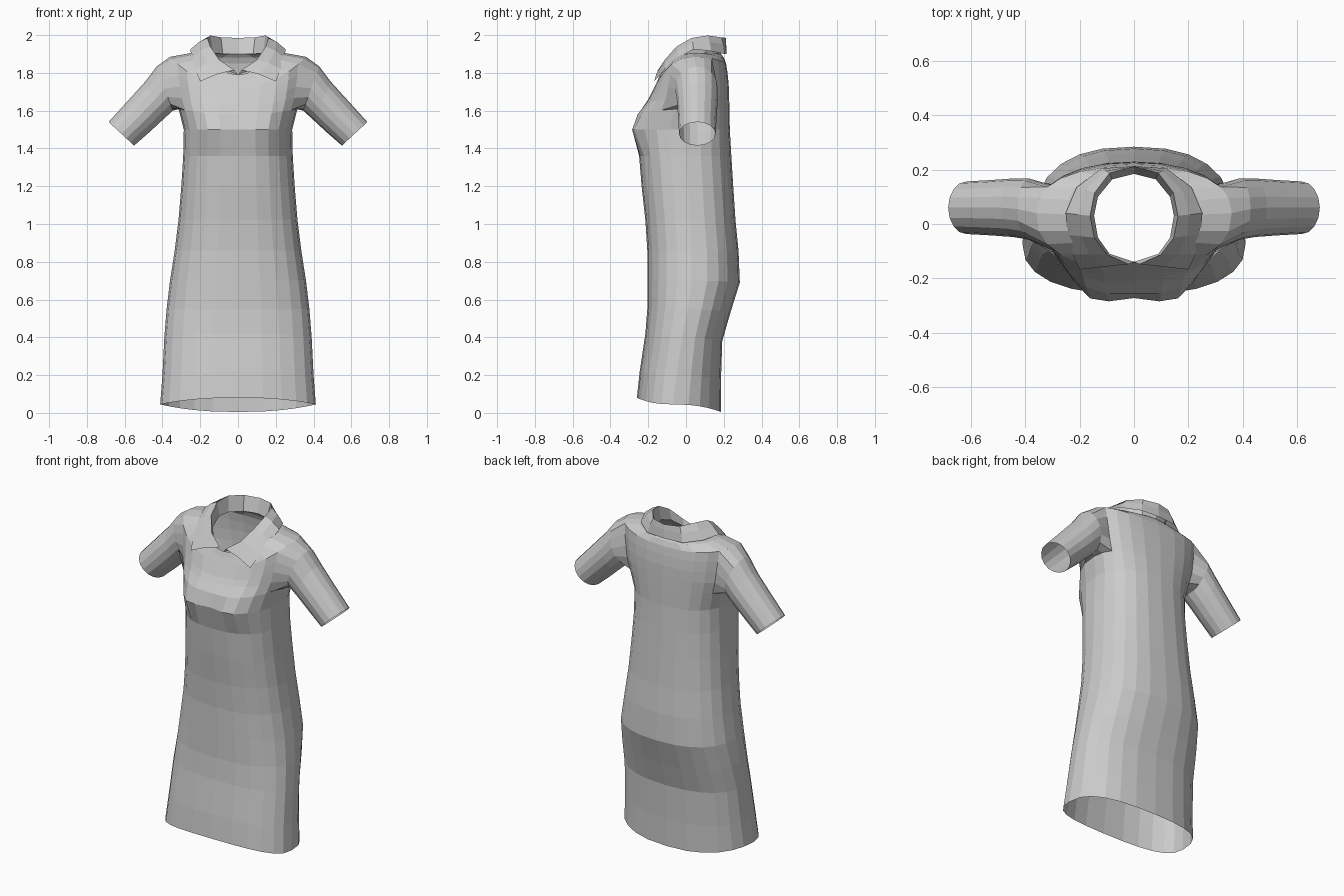
import bpy, bmesh, math

if "Cube" in bpy.data.objects:
    bpy.data.objects.remove(bpy.data.objects["Cube"])

COLS = 12          # faces round half of the body


def make_half(name, verts, faces):
    """Right half of a cloth sheet, mirrored across x."""
    me = bpy.data.meshes.new(name)
    me.from_pydata(verts, [], faces)
    bm = bmesh.new()
    bm.from_mesh(me)
    loose = [v for v in bm.verts if not v.link_faces]
    bmesh.ops.delete(bm, geom=loose, context='VERTS')
    bmesh.ops.recalc_face_normals(bm, faces=bm.faces)
    bm.to_mesh(me)
    bm.free()
    ob = bpy.data.objects.new(name, me)
    bpy.context.collection.objects.link(ob)
    mod = ob.modifiers.new("mirror", 'MIRROR')
    mod.use_clip = True
    mod.merge_threshold = 0.002
    return ob


def power(v, p):
    return math.copysign(abs(v) ** p, v)


# Body rings: half width, front y, side y, back y, front z, side z, back z
rings = [
    (.412, -.26, -.07, .185, .08, .045, .005),
    (.40, -.245, -.05, .185, .22, .20, .17),
    (.39, -.215, -.02, .192, .42, .40, .38),
    (.378, -.205, .01, .235, .55, .55, .53),
    (.36, -.205, .03, .285, .70, .70, .69),
    (.335, -.205, .03, .278, .86, .86, .86),
    (.315, -.215, .02, .262, 1.02, 1.02, 1.02),
    (.30, -.235, .01, .25, 1.20, 1.20, 1.20),
    (.29, -.248, 0, .24, 1.36, 1.36, 1.36),
    (.287, -.272, .01, .232, 1.50, 1.50, 1.50),
    (.315, -.255, .03, .23, 1.58, 1.61, 1.61),   # armpit
    (.335, -.22, .04, .228, 1.63, 1.68, 1.68),
    (.345, -.20, .04, .226, 1.66, 1.75, 1.74),
    (.355, -.18, .04, .220, 1.70, 1.82, 1.80),
    (.36, -.165, .04, .212, 1.73, 1.885, 1.85),  # shoulder top
    (.25, -.15, .035, .20, 1.76, 1.905, 1.88),
    (.148, -.138, .03, .185, 1.79, 1.905, 1.90),  # neckline
]
ARM_LOW, ARM_TOP, MID = 10, 14, COLS // 2

verts, faces = [], []
for w, yf, yc, yb, zf, zs, zb in rings:
    for i in range(COLS + 1):
        a = -math.pi / 2 + math.pi * i / COLS
        c, s = max(math.cos(a), 0), math.sin(a)
        x = w * c ** .833 if c > 1e-6 else 0
        front = s < 0
        y = yc + abs(s) ** .833 * ((yf if front else yb) - yc)
        z = zs + s * s * ((zf if front else zb) - zs)
        if front:   # bust
            y -= .035 * math.exp(-((x - .15) / .08) ** 2 - ((z - 1.5) / .08) ** 2)
        verts.append((x, y, z))


def vid(r, c):
    return r * (COLS + 1) + c


for r in range(len(rings) - 1):
    for c in range(COLS):
        if ARM_LOW <= r < ARM_TOP and MID - 2 <= c < MID + 2:
            continue    # armhole
        faces.append((vid(r, c), vid(r, c + 1), vid(r + 1, c + 1), vid(r + 1, c)))

# Armhole loop, from the shoulder top round by the back
loop = [vid(ARM_TOP, MID + k) for k in range(3)]
loop += [vid(r, MID + 2) for r in range(ARM_TOP - 1, ARM_LOW - 1, -1)]
loop += [vid(ARM_LOW, MID + k) for k in (1, 0, -1, -2)]
loop += [vid(r, MID - 2) for r in range(ARM_LOW + 1, ARM_TOP + 1)]
loop += [vid(ARM_TOP, MID - 1)]

# Sleeve rings: outer x, outer z, inner x, inner z, centre y, half depth
sleeve = [
    (.43, 1.835, .345, 1.60, .055, .113),
    (.49, 1.755, .40, 1.55, .06, .108),
    (.585, 1.65, .47, 1.485, .06, .102),
    (.685, 1.54, .55, 1.415, .06, .097),
]
n = len(loop)
for xo, zo, xi, zi, yc, ry in sleeve:
    new = []
    for j in range(n):
        a = 2 * math.pi * j / n
        t = .5 + .5 * math.cos(a)
        new.append(len(verts))
        verts.append((xi + (xo - xi) * t, yc + ry * math.sin(a), zi + (zo - zi) * t))
    for j in range(n):
        k = (j + 1) % n
        faces.append((loop[j], loop[k], new[k], new[j]))
    loop = new
make_half("dress_body", verts, faces)

# Collar: inner stand, fold line and falling outer edge, back to front
stand = [(0, .185, 1.90), (.08, .165, 1.90), (.133, .10, 1.905), (.147, .03, 1.905),
         (.133, -.05, 1.875), (.09, -.11, 1.825), (.0, -.14, 1.79)]
fold = [(0, .212, 1.985), (.09, .188, 1.988), (.145, .115, 1.998), (.162, .03, 1.985),
        (.147, -.05, 1.94), (.10, -.112, 1.87), (.02, -.148, 1.815)]
outer = [(0, .214, 1.90), (.12, .205, 1.90), (.212, .135, 1.915), (.252, .04, 1.925),
         (.246, -.04, 1.88), (.227, -.112, 1.82), (.20, -.168, 1.755)]
middle = [tuple((a + b) / 2 + d for a, b, d in zip(f, o, (0, 0, .008)))
          for f, o in zip(fold, outer)]
m = len(fold)
cfaces = [(r * m + i, r * m + i + 1, (r + 1) * m + i + 1, (r + 1) * m + i)
          for r in range(3) for i in range(m - 1)]
make_half("collar", stand + fold + middle + outer, cfaces)
